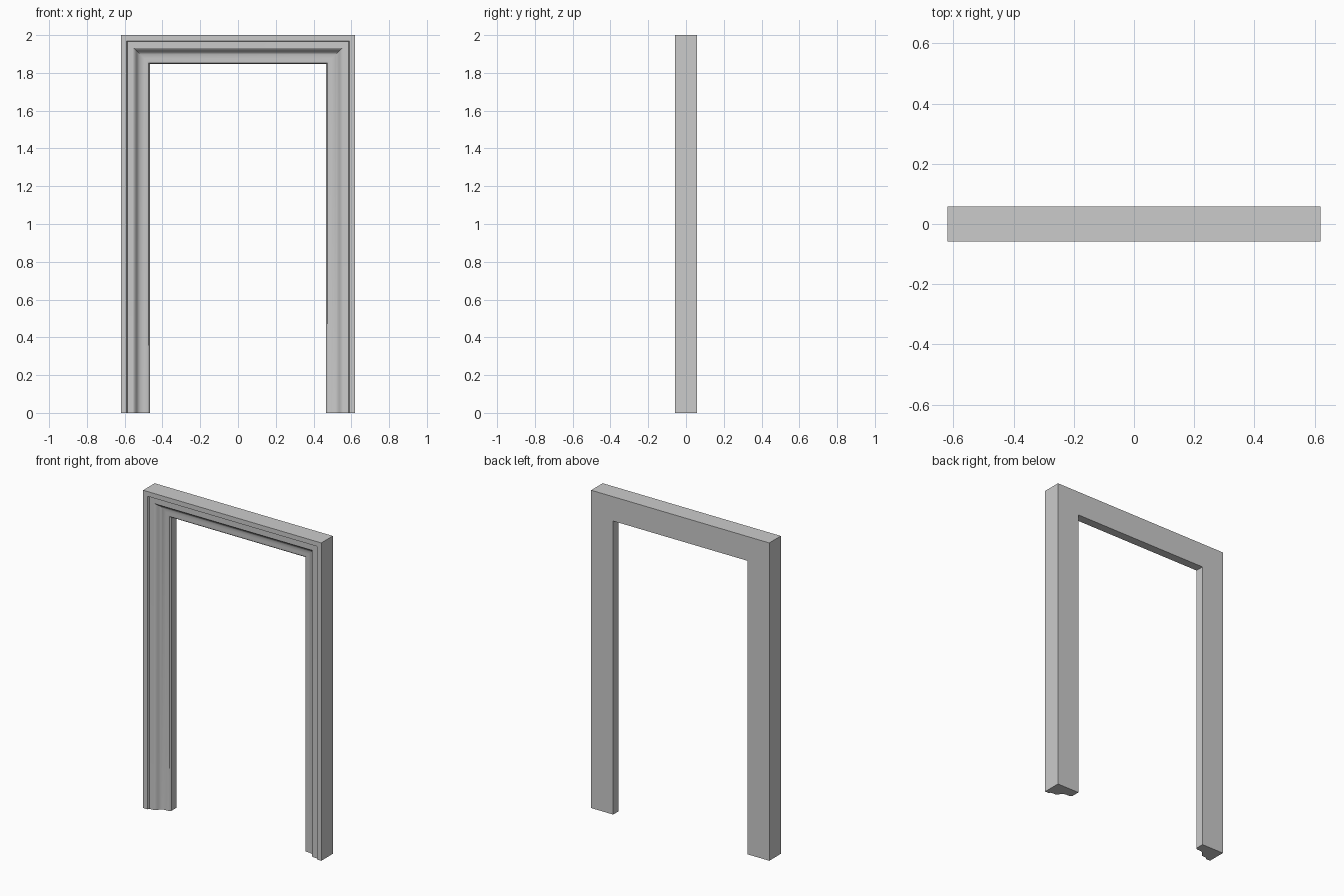
import bpy, bmesh

if "Cube" in bpy.data.objects:
    bpy.data.objects.remove(bpy.data.objects["Cube"])

W, H, D = 0.62, 2.0, 0.0575   # half width, height, half depth

# Moulding cross-section: (distance in from outer edge, depth back from front)
profile = [
    (0.0, 2 * D), (0.0, 0.0),                      # outer side
    (0.030, 0.0), (0.034, 0.012),                  # outer fillet and step
    (0.068, 0.013), (0.073, 0.016), (0.078, 0.021),  # flat band into ogee
    (0.083, 0.029), (0.088, 0.037), (0.094, 0.043),
    (0.102, 0.047), (0.112, 0.050), (0.124, 0.051),
    (0.138, 0.051), (0.147, 0.054), (0.153, 0.061),  # rounded inner lip
    (0.153, 2 * D),                                # inner jamb
]

# Sweep the section up one leg, across the head and down the other (mitred)
bm = bmesh.new()
rings = [[], [], [], []]
for u, d in profile:
    y = -D + d
    path = [(-W + u, 0), (-W + u, H - u), (W - u, H - u), (W - u, 0)]
    for ring, (x, z) in zip(rings, path):
        ring.append(bm.verts.new((x, y, z)))
n = len(profile)
for a, b in zip(rings, rings[1:]):
    for i in range(n):
        j = (i + 1) % n
        bm.faces.new((a[i], a[j], b[j], b[i]))

# Close the feet
bm.faces.new(rings[0])
bm.faces.new(rings[-1])
bmesh.ops.recalc_face_normals(bm, faces=bm.faces)

mesh = bpy.data.meshes.new("door_frame")
bm.to_mesh(mesh)
bm.free()
frame = bpy.data.objects.new("door_frame", mesh)
bpy.context.collection.objects.link(frame)

# Smooth the curved moulding, keep the arrises sharp
bpy.context.view_layer.objects.active = frame
frame.select_set(True)
bpy.ops.object.shade_smooth_by_angle(angle=0.5)
